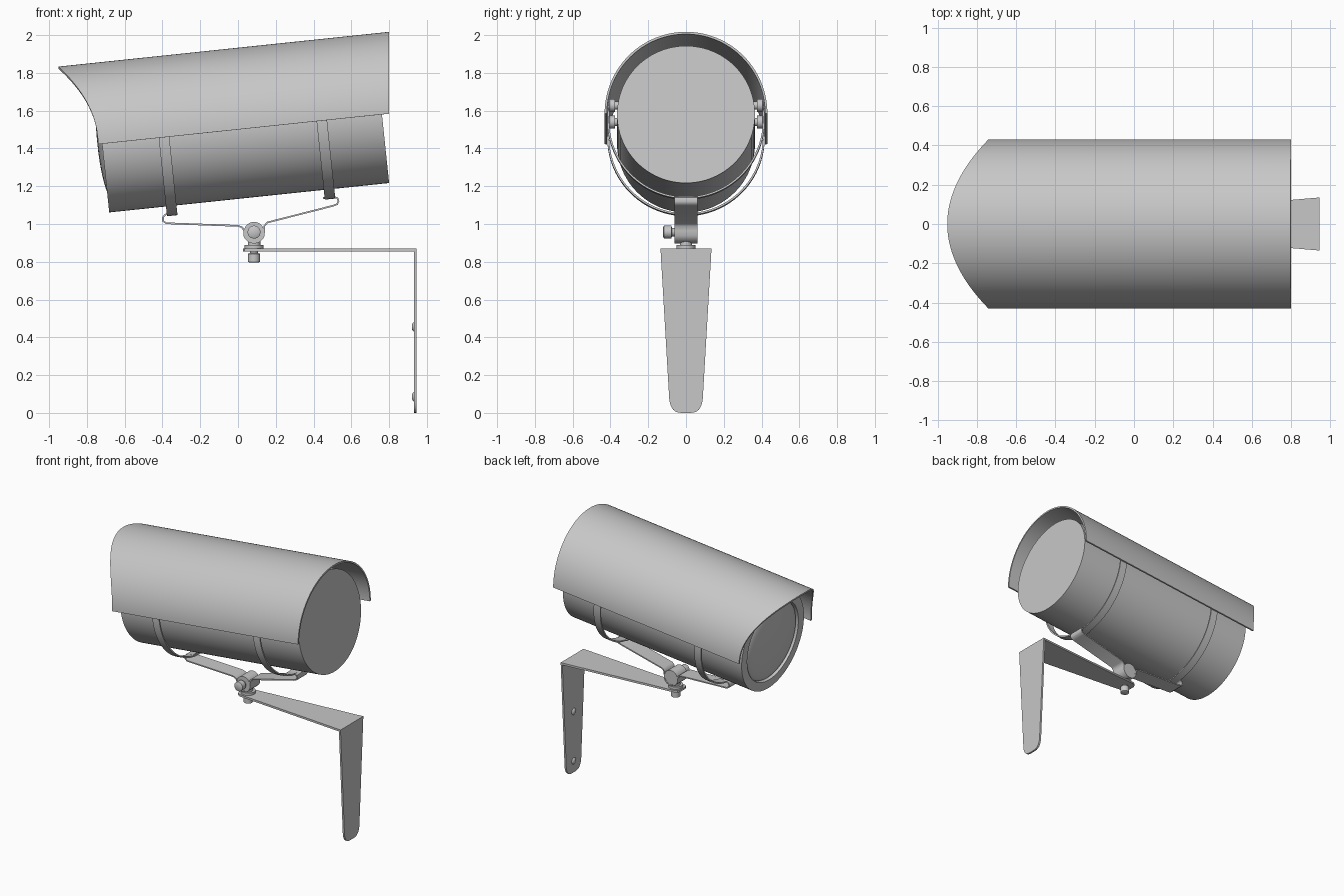
import bpy, bmesh
from math import sin, cos, pi, radians, sqrt
from mathutils import Matrix, Vector

cube = bpy.data.objects.get("Cube")
if cube:
    bpy.data.objects.remove(cube)

grey = bpy.data.materials.new("light grey")
grey.use_nodes = True
grey.diffuse_color = (0.57, 0.57, 0.57, 1)
grey.node_tree.nodes["Principled BSDF"].inputs["Base Color"].default_value = (0.57, 0.57, 0.57, 1)

# Housing frame: local x runs along the tilted barrel, origin at its rear centre
TILT = Matrix.Translation((0.762, 0, 1.58)) @ Matrix.Rotation(radians(-6), 4, 'Y')
ALONG_Y = Matrix.Rotation(pi / 2, 4, 'Z')
ALONG_Z = Matrix.Rotation(-pi / 2, 4, 'Y')


def build(name, verts, faces, matrix=Matrix(), thick=0, offset=-1, angle=35):
    """Mesh object from points and faces, optionally thickened."""
    mesh = bpy.data.meshes.new(name)
    bm = bmesh.new()
    vs = [bm.verts.new(matrix @ Vector(v)) for v in verts]
    for f in faces:
        bm.faces.new([vs[i] for i in f])
    if not thick:
        bmesh.ops.recalc_face_normals(bm, faces=bm.faces)
    bm.to_mesh(mesh)
    bm.free()
    mesh.materials.append(grey)
    ob = bpy.data.objects.new(name, mesh)
    bpy.context.collection.objects.link(ob)
    if thick:
        mod = ob.modifiers.new("thickness", 'SOLIDIFY')
        mod.thickness, mod.offset = thick, offset
    bpy.ops.object.select_all(action='DESELECT')
    ob.select_set(True)
    bpy.context.view_layer.objects.active = ob
    if thick:
        bpy.ops.object.modifier_apply(modifier="thickness")
    bpy.ops.object.shade_smooth_by_angle(angle=radians(angle))
    return ob


def lathe(name, profile, matrix=Matrix(), sides=32):
    """Revolve (x, radius) pairs about x and close both ends."""
    verts = [(x, r * cos(2 * pi * k / sides), r * sin(2 * pi * k / sides))
             for x, r in profile for k in range(sides)]
    faces = [(i * sides + k, i * sides + (k + 1) % sides,
              (i + 1) * sides + (k + 1) % sides, (i + 1) * sides + k)
             for i in range(len(profile) - 1) for k in range(sides)]
    last = (len(profile) - 1) * sides
    faces += [tuple(range(sides)), tuple(range(last, last + sides))]
    return build(name, verts, faces, matrix)


def ribbon(name, rows, matrix=Matrix(), thick=0.01, offset=-1, angle=50):
    """Thin sheet through pairs of edge points."""
    verts = [p for pair in rows for p in pair]
    faces = [(2 * i, 2 * i + 1, 2 * i + 3, 2 * i + 2) for i in range(len(rows) - 1)]
    return build(name, verts, faces, matrix, thick, offset, angle)


def plate(name, outline, to3d, thick):
    """Flat plate from an outline of (length, half width), mirrored across y = 0."""
    loop = [(a, w) for a, w in outline] + [(a, -w) for a, w in reversed(outline)]
    return build(name, [to3d(a, w) for a, w in loop], [tuple(range(len(loop)))],
                 thick=thick, offset=0)


# Barrel with a recessed front rim
lathe("housing_barrel", [(0, 0.355), (0, 0.365), (-1.49, 0.365), (-1.49, 0.30),
                         (-1.46, 0.295)], TILT, 96)

# Domed front window inside the rim
dome = [(-1.465 - 0.05 * cos(k * pi / 20), 0.296 * sin(k * pi / 20)) for k in range(1, 11)]
lathe("front_window", dome, TILT, 64)

# Sunshield: half tube, scooped at the front and cut upright at the rear
R = 0.419
rows = []
for k in range(65):
    a = pi * k / 64
    y, h = R * cos(a), R * sin(a)
    front = (-0.95 + 1.19 * y * y - 0.762 + h * 0.1045) / 0.9945
    rows.append(((front, y, h), (0.038 + 0.104 * h, y, h)))
ribbon("sunshield", rows, TILT, 0.012)

# Hanging straps, with spacers that hold the shield
for label, u in (("front", -1.16), ("rear", -0.32)):
    rows = []
    for k in range(49):
        a = pi - 0.2 + (pi + 0.4) * k / 48
        y, h = 0.407 * cos(a), 0.407 * sin(a)
        rows.append(((u - 0.028, y, h), (u + 0.028, y, h)))
    ribbon(label + "_strap", rows, TILT, 0.01)
    for side, s in (("left", 1), ("right", -1)):
        spot = TILT @ Matrix.Translation((u + 0.012, 0, 0.08)) @ Matrix.Rotation(s * pi / 2, 4, 'Z')
        lathe(f"{label}_{side}_spacer", [(0.34, 0.022), (0.375, 0.022), (0.375, 0.034),
                                         (0.406, 0.034), (0.415, 0.015)], spot, 20)

# Bent cradle strip that joins both straps and wraps the pivot
path = [(-0.33, 1.058), (-0.385, 1.05), (-0.397, 1.035), (-0.397, 1.015), (-0.38, 1.004),
        (0, 0.99), (0.022, 0.982), (0.032, 0.965)]
path += [(0.085 - 0.054 * cos(t * pi / 10), 0.955 - 0.054 * sin(t * pi / 10)) for t in range(1, 10)]
path += [(0.138, 0.965), (0.14, 0.99), (0.155, 1.008), (0.505, 1.097), (0.525, 1.105),
         (0.532, 1.12), (0.527, 1.137), (0.51, 1.143), (0.45, 1.137)]
ribbon("cradle_strip", [((x, -0.06, z), (x, 0.06, z)) for x, z in path], thick=0.009, offset=0)

# Pivot barrel with its clamp bolt on the front side
PIVOT = Matrix.Translation((0.085, 0, 0.957)) @ ALONG_Y
lathe("pivot_barrel", [(-0.058, 0.054), (0.058, 0.054)], PIVOT)
lathe("clamp_bolt", [(-0.122, 0.024), (-0.116, 0.035), (-0.078, 0.035), (-0.074, 0.022),
                     (-0.055, 0.022)], PIVOT, 12)

# Swivel foot and the nut below the arm
POST = Matrix.Translation((0.085, 0, 0)) @ ALONG_Z
lathe("swivel_foot", [(0.865, 0.05), (0.888, 0.05), (0.888, 0.033), (0.93, 0.033)], POST)
lathe("swivel_nut", [(0.795, 0.022), (0.80, 0.032), (0.842, 0.032), (0.846, 0.022),
                     (0.86, 0.022)], POST, 12)

# Wall bracket: tapered arm and tapered wall plate with a rounded end
arm = [(0.027, 0.03), (0.035, 0.048), (0.055, 0.06), (0.945, 0.135)]
plate("bracket_arm", arm, lambda a, w: (a, w, 0.862), 0.015)
wall = [(0.095 - 0.095 * cos(t * pi / 16), 0.09 * sqrt(sin(t * pi / 16))) for t in range(1, 9)]
wall.append((0.868, 0.135))
wall.insert(0, (0, 0.02))
plate("wall_plate", wall, lambda a, w: (0.938, w, a), 0.014)

# Wall screws
for label, z in (("upper", 0.455), ("lower", 0.085)):
    lathe(label + "_wall_screw", [(0.92, 0.01), (0.925, 0.02), (0.932, 0.026)],
          Matrix.Translation((0, 0, z)), 20)
